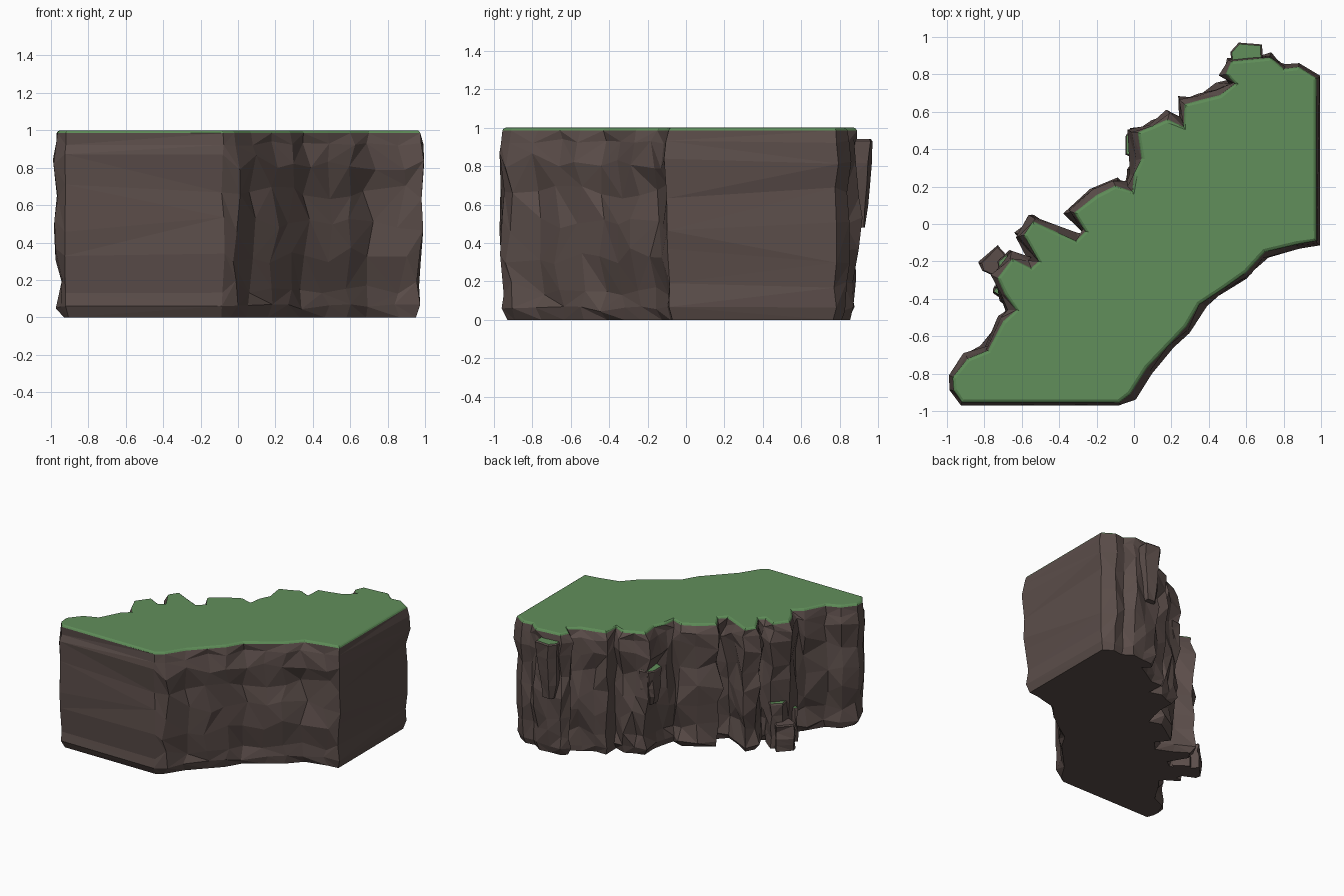
import bpy, bmesh, random
from mathutils import Vector

if "Cube" in bpy.data.objects:
    bpy.data.objects.remove(bpy.data.objects["Cube"])

random.seed(7)


def material(name, color):
    m = bpy.data.materials.new(name)
    m.diffuse_color = (*color, 1)
    m.use_nodes = True
    m.node_tree.nodes["Principled BSDF"].inputs["Base Color"].default_value = m.diffuse_color
    return m


ROCK = material("rock", (0.105, 0.075, 0.068))
GRASS = material("grass", (0.12, 0.275, 0.105))
EDGE = material("grass_edge", (0.11, 0.26, 0.095))

# Plateau outline, counter-clockwise from the front left corner
SMOOTH_SIDE = [(-.92, -.955), (-.08, -.955), (-.02, -.91), (.07, -.77), (.18, -.655),
               (.28, -.55), (.35, -.43), (.48, -.345), (.60, -.26), (.70, -.15),
               (.87, -.11), (.975, -.09), (.975, .78), (.88, .84), (.80, .83)]
BROKEN_SIDE = [(.73, .89), (.62, .88), (.52, .87), (.49, .80), (.54, .75), (.46, .69), (.36, .665),
               (.27, .64), (.265, .52), (.18, .56), (.10, .525), (.02, .49),
               (.04, .35), (0, .27), (-.01, .175), (-.10, .205), (-.20, .155), (-.32, .06),
               (-.26, -.04), (-.31, -.09), (-.42, -.04), (-.54, .015), (-.59, -.06), (-.51, -.20),
               (-.55, -.235), (-.65, -.185), (-.73, -.29), (-.69, -.38), (-.63, -.46),
               (-.70, -.52), (-.78, -.675), (-.89, -.72), (-.97, -.82), (-.965, -.89)]
OUTLINE = [Vector(p) for p in SMOOTH_SIDE + BROKEN_SIDE]
N_SMOOTH, N = len(SMOOTH_SIDE), len(OUTLINE)


def normals(pts):
    """Outward direction at each point of a counter-clockwise loop."""
    out = []
    for i, p in enumerate(pts):
        a = (p - pts[i - 1]).normalized()
        b = (pts[(i + 1) % len(pts)] - p).normalized()
        t = a + b
        out.append(Vector((t.y, -t.x)).normalized() if t.length > .05 else Vector((a.y, -a.x)))
    return out


def loft(name, rings, mats, bottom=True, top=True, side_mat=0, top_mat=0):
    """Skin stacked rings with randomly split, flat triangles."""
    bm = bmesh.new()
    vr = [[bm.verts.new(v) for v in r] for r in rings]
    n = len(vr[0])
    for lo, hi in zip(vr, vr[1:]):
        for i in range(n):
            j = (i + 1) % n
            a, b, c, d = lo[i], lo[j], hi[j], hi[i]
            tris = ((a, b, c), (a, c, d)) if random.random() < .5 else ((a, b, d), (b, c, d))
            for t in tris:
                bm.faces.new(t).material_index = side_mat
    caps = []
    if bottom:
        caps.append(bm.faces.new(vr[0][::-1]))
    if top:
        caps.append(bm.faces.new(vr[-1]))
        caps[-1].material_index = top_mat
    for f in caps:
        f.normal_update()
    bmesh.ops.triangulate(bm, faces=caps, ngon_method='EAR_CLIP')
    me = bpy.data.meshes.new(name)
    bm.to_mesh(me)
    bm.free()
    for m in mats:
        me.materials.append(m)
    ob = bpy.data.objects.new(name, me)
    bpy.context.collection.objects.link(ob)
    return ob


# Rock wall: height and outward bulge of every layer
NORMALS = normals(OUTLINE)
LAYERS = [(0, -.03), (.055, -.005), (.17, -.012), (.33, .01), (.5, .014),
          (.67, 0), (.83, .022), (.93, .006), (.985, .0)]
column = [random.uniform(.0, .035) for _ in OUTLINE]
for i in range(N_SMOOTH - 2, N_SMOOTH + 3):   # back tip recedes under the high ledge
    column[i] = -.008
rings = []
for k, (z, bulge) in enumerate(LAYERS):
    ring = []
    for i, (p, nrm) in enumerate(zip(OUTLINE, NORMALS)):
        broken = N_SMOOTH <= i < N - 2
        inner = 0 < k < len(LAYERS) - 1
        front_bend = 2 <= i <= 10
        amount = bulge + (column[i] if broken and k < len(LAYERS) - 1 else 0)
        if i >= N - 2:
            amount *= 1.4
        wob = (.024 if broken else .02 if front_bend else .012) if inner else 0
        q = p + nrm * (amount + random.uniform(-wob, wob))
        q += Vector((-nrm.y, nrm.x)) * random.uniform(-wob, wob) * (1.5 if front_bend else .7)
        zw = .045 if 1 < k < len(LAYERS) - 2 else .015 if inner else 0
        ring.append((max(-1, min(1, q.x)), max(-.97, q.y), z + random.uniform(-zw, zw)))
    rings.append(ring)
loft("cliff_wall", rings, [ROCK], top=False)

# Grass plateau with a bevelled rim
lip = [(*(p - n * .006), .994) for p, n in zip(OUTLINE, NORMALS)]
flat = [(*(p - n * .018), 1.0) for p, n in zip(OUTLINE, NORMALS)]
loft("grass_top", [rings[-1], lip, flat], [EDGE, GRASS], bottom=False, top_mat=1)


# Rock ledges with small grass caps
def ledge(name, pts, z0, z1, taper=0.0, grass=True):
    pts = [Vector(p) for p in pts]
    mid = sum(pts, Vector((0, 0))) / len(pts)
    rs = []
    for k in range(5):
        t = k / 4
        s = 1 - taper * (1 - t) ** 2
        w = .012 if 0 < k < 4 else 0
        rs.append([(*(mid + (p - mid) * s + Vector((random.uniform(-w, w), random.uniform(-w, w)))),
                    z0 + (z1 - z0) * t) for p in pts])
    rs.append([(*(mid + (p - mid) * .9), z1 + .01) for p in pts])
    loft(name, rs, [ROCK, GRASS], top_mat=1 if grass else 0)


ledge("high_ledge", [(.53, .80), (.69, .80), (.685, .96), (.56, .97), (.515, .92)], .48, .93, .5)
ledge("middle_ledge", [(.06, .33), (.06, .52), (-.02, .51), (-.045, .47), (-.045, .37)], .42, .69, .4)
ledge("low_ledge", [(-.62, -.27), (-.56, -.22), (-.66, -.14), (-.73, -.2), (-.72, -.28)], 0, .35)
ledge("base_spur", [(-.70, -.30), (-.65, -.2), (-.73, -.115), (-.82, -.21), (-.81, -.25)], 0, .2, grass=False)
ledge("small_ledge", [(-.66, -.42), (-.66, -.35), (-.74, -.34), (-.755, -.36)], 0, .26)
